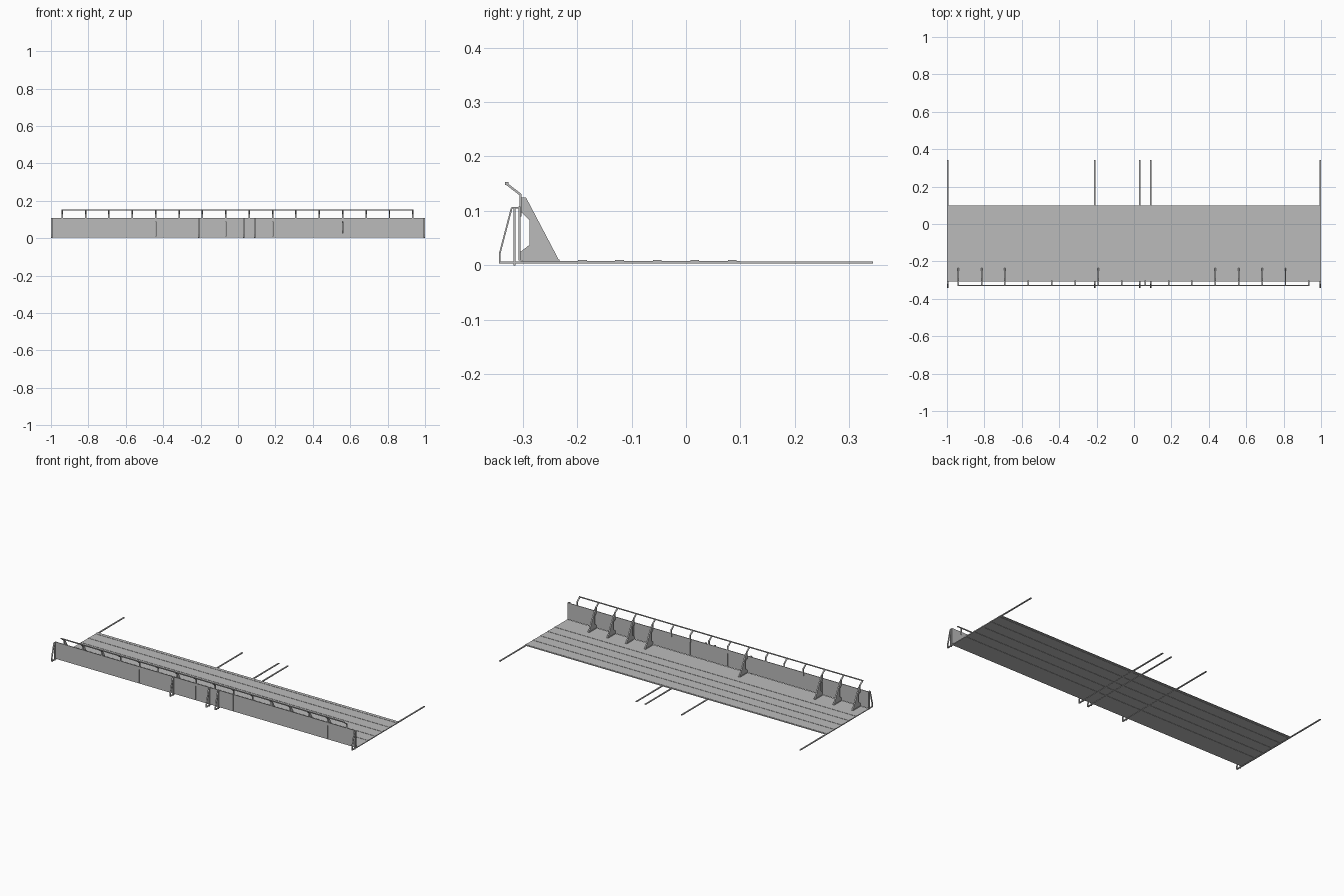
import bpy, bmesh
from mathutils import Vector

cube = bpy.data.objects.get("Cube")
if cube:
    bpy.data.objects.remove(cube, do_unlink=True)

grey = bpy.data.materials.new("steel_grey")
grey.use_nodes = True
colour = (0.5, 0.5, 0.5, 1)
grey.diffuse_color = colour
grey.node_tree.nodes["Principled BSDF"].inputs["Base Color"].default_value = colour


def finish(name, bm):
    bmesh.ops.recalc_face_normals(bm, faces=bm.faces)
    mesh = bpy.data.meshes.new(name)
    bm.to_mesh(mesh)
    bm.free()
    mesh.materials.append(grey)
    obj = bpy.data.objects.new(name, mesh)
    bpy.context.collection.objects.link(obj)
    return obj


def add_prism(bm, outline, x, width):
    """Extrude a (y, z) outline along x, centred on x."""
    face = bm.faces.new([bm.verts.new((x - width / 2, y, z)) for y, z in outline])
    out = bmesh.ops.extrude_face_region(bm, geom=[face])
    verts = [v for v in out["geom"] if isinstance(v, bmesh.types.BMVert)]
    bmesh.ops.translate(bm, vec=(width, 0, 0), verts=verts)


def add_box(bm, x0, x1, y0, y1, z0, z1):
    add_prism(bm, [(y0, z0), (y1, z0), (y1, z1), (y0, z1)], (x0 + x1) / 2, x1 - x0)


def add_strut(bm, a, b, x, width, thick):
    """Flat bar between two (y, z) points."""
    a, b = Vector(a), Vector(b)
    side = (b - a).normalized().orthogonal() * thick / 2
    add_prism(bm, [a + side, b + side, b - side, a - side], x, width)


FRONT, BACK = -0.305, 0.1
posts = [-0.94 + 0.125 * i for i in range(16)]
frames = [-0.996, -0.21, 0.03, 0.09, 0.996]

# Deck planks separated by narrow joints
joints = [-0.19, -0.122, -0.053, 0.016, 0.085]
edges = [FRONT] + joints + [BACK]
bm = bmesh.new()
for y0, y1 in zip(edges, edges[1:]):
    add_box(bm, -1, 1, y0 + 0.001, y1 - 0.001, 0.005, 0.008)
finish("deck_planks", bm)

# Cover strips over the joints
bm = bmesh.new()
for y in joints:
    add_box(bm, -1, 1, y - 0.008, y + 0.008, 0.0075, 0.0095)
finish("joint_strips", bm)

# Wall panels, joined at some of the posts
seams = [-1] + [posts[i] for i in (2, 4, 7, 9, 12, 14)] + [1]
bm = bmesh.new()
for x0, x1 in zip(seams, seams[1:]):
    add_box(bm, x0 + 0.001, x1 - 0.001, -0.308, -0.304, 0.009, 0.108)
finish("wall_panels", bm)

# Triangular gussets behind the wall, notched on the wall side
gusset = [(-0.305, 0.009), (-0.233, 0.009), (-0.294, 0.125), (-0.305, 0.125),
          (-0.305, 0.1), (-0.287, 0.083), (-0.287, 0.038), (-0.305, 0.024)]
bm = bmesh.new()
for i in (0, 1, 2, 6, 11, 12, 13, 14):
    add_prism(bm, gusset, posts[i], 0.008)
    add_box(bm, posts[i] - 0.006, posts[i] + 0.006, -0.3, -0.232, 0.008, 0.011)
finish("wall_gussets", bm)

# Bent posts carrying the handrail
bm = bmesh.new()
for x in posts:
    add_strut(bm, (-0.304, 0.09), (-0.304, 0.131), x, 0.008, 0.004)
    add_strut(bm, (-0.304, 0.13), (-0.33, 0.15), x, 0.008, 0.004)
finish("rail_posts", bm)

bm = bmesh.new()
add_box(bm, posts[0] - 0.004, posts[-1] + 0.004, -0.332, -0.326, 0.148, 0.153)
finish("handrail", bm)

# Long cross beams under the deck
bm = bmesh.new()
for x in frames:
    add_box(bm, x - 0.004, x + 0.004, -0.343, 0.343, 0.003, 0.0075)
finish("cross_beams", bm)

# Braced frames in front of the wall
brace = [(-0.342, 0.003), (-0.342, 0.022), (-0.32, 0.106), (-0.308, 0.106)]
bm = bmesh.new()
for x in frames:
    for a, b in zip(brace, brace[1:]):
        add_strut(bm, a, b, x, 0.008, 0.003)
    add_strut(bm, (-0.315, 0), (-0.315, 0.106), x, 0.008, 0.004)
finish("wall_frames", bm)
